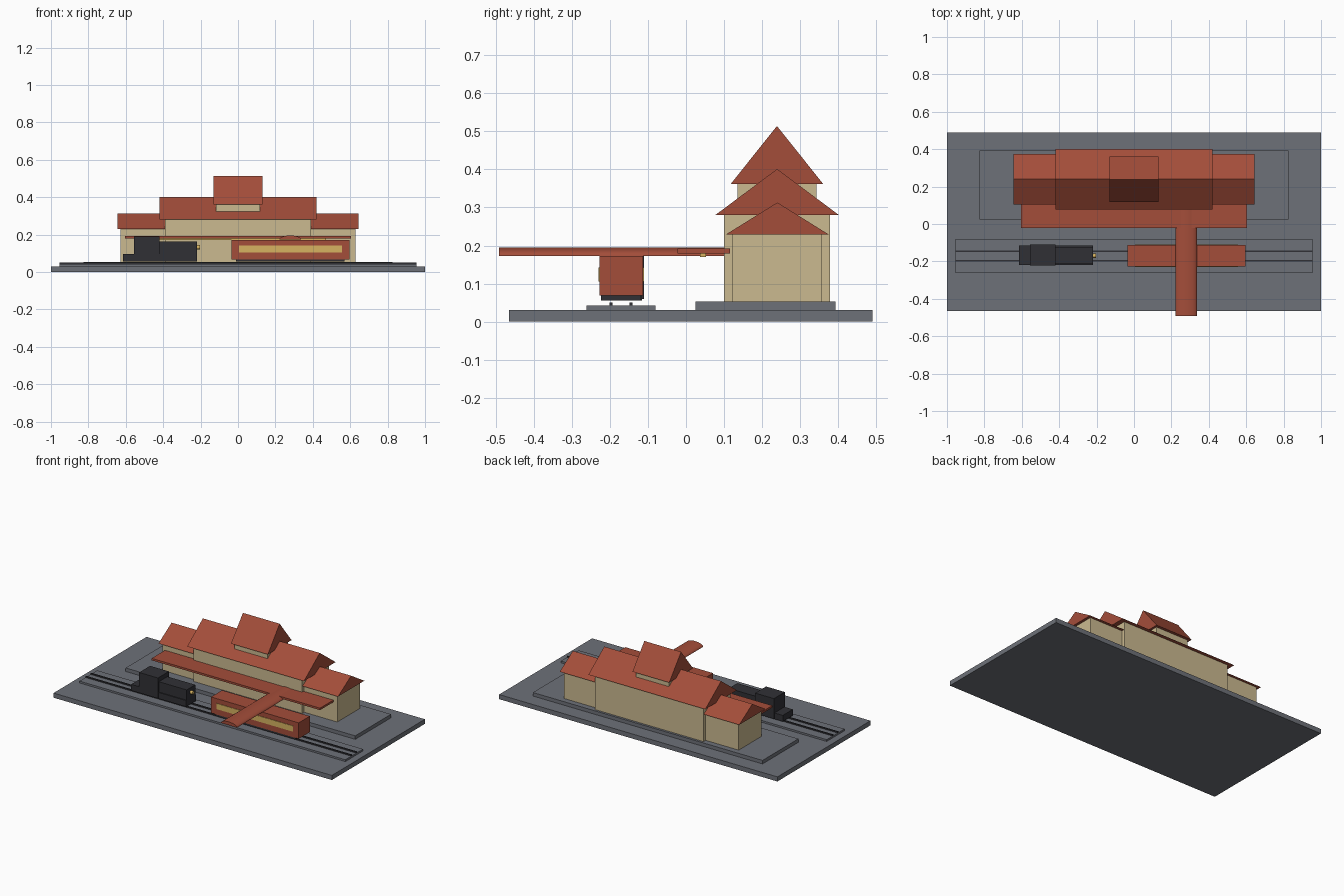
import bpy
import bmesh
from math import sin, cos, pi

cube = bpy.data.objects.get("Cube")
if cube:
    bpy.data.objects.remove(cube, do_unlink=True)


def material(name, rgb):
    m = bpy.data.materials.new(name)
    m.use_nodes = True
    m.diffuse_color = (*rgb, 1)
    m.node_tree.nodes["Principled BSDF"].inputs["Base Color"].default_value = (*rgb, 1)
    return m


STONE = material("grey stone", (0.155, 0.165, 0.19))
RED = material("brick red", (0.37, 0.075, 0.042))
CREAM = material("cream wall", (0.6, 0.49, 0.28))
DARK = material("dark iron", (0.03, 0.03, 0.036))
YELLOW = material("warm yellow", (0.68, 0.45, 0.12))


def extrude(name, profile, x0, x1, mat, axis="x"):
    """Extrude a profile of (across, z) points along the x or y axis."""
    bm = bmesh.new()
    place = (lambda u, z: (x0, u, z)) if axis == "x" else (lambda u, z: (u, x0, z))
    face = bm.faces.new([bm.verts.new(place(u, z)) for u, z in profile])
    new = bmesh.ops.extrude_face_region(bm, geom=[face])["geom"]
    shift = (x1 - x0, 0, 0) if axis == "x" else (0, x1 - x0, 0)
    bmesh.ops.translate(bm, vec=shift, verts=[v for v in new if isinstance(v, bmesh.types.BMVert)])
    bmesh.ops.recalc_face_normals(bm, faces=bm.faces)
    mesh = bpy.data.meshes.new(name)
    bm.to_mesh(mesh)
    bm.free()
    mesh.materials.append(mat)
    obj = bpy.data.objects.new(name, mesh)
    bpy.context.collection.objects.link(obj)
    return obj


def box(name, x, y, z, mat):
    return extrude(name, [(y[0], z[0]), (y[1], z[0]), (y[1], z[1]), (y[0], z[1])], *x, mat)


def gable(name, half, y, z, mat):
    profile = [(y[0], z[0]), (y[1], z[0]), ((y[0] + y[1]) / 2, z[1])]
    return extrude(name, profile, -half, half, mat)


# Ground, track bed, rails and platform
box("ground_slab", (-1, 1), (-0.465, 0.49), (0, 0.03), STONE)
box("track_bed", (-0.955, 0.955), (-0.262, -0.08), (0.03, 0.042), STONE)
for side, y in (("front", -0.197), ("back", -0.145)):
    box(side + "_rail", (-0.955, 0.955), (y - 0.004, y + 0.004), (0.042, 0.05), DARK)
box("platform", (-0.825, 0.825), (0.025, 0.393), (0.03, 0.053), STONE)

# Station building: side wings, main hall and upper tower
for side, s in (("left", 1), ("right", -1)):
    box(side + "_wing_walls", sorted((s * 0.385, s * 0.628)), (0.122, 0.356), (0.053, 0.23), CREAM)
gable("wing_roof", 0.645, (0.105, 0.375), (0.229, 0.313), RED)
box("hall_walls", (-0.39, 0.39), (0.1, 0.378), (0.053, 0.281), CREAM)
gable("hall_roof", 0.42, (0.077, 0.402), (0.28, 0.401), RED)
box("tower_walls", (-0.118, 0.118), (0.135, 0.343), (0.28, 0.362), CREAM)
gable("tower_roof", 0.132, (0.117, 0.361), (0.361, 0.514), RED)

# Platform canopy with its light strip
box("canopy", (-0.605, 0.605), (-0.022, 0.115), (0.179, 0.192), RED)
box("canopy_light", (-0.47, 0.47), (0.037, 0.053), (0.17, 0.179), YELLOW)

# Arched walkway roof over the track
arch = [(0.279 + 0.058 * cos(pi * i / 16), 0.173 + 0.022 * sin(pi * i / 16)) for i in range(17)]
walkway = extrude("walkway_roof", arch, -0.492, 0.1, RED, axis="y")
bpy.context.view_layer.objects.active = walkway
walkway.select_set(True)
bpy.ops.object.shade_smooth_by_angle()
walkway.select_set(False)

# Locomotive
box("engine_chassis", (-0.615, -0.22), (-0.218, -0.115), (0.055, 0.095), DARK)
box("engine_cab", (-0.555, -0.42), (-0.222, -0.11), (0.06, 0.19), DARK)
box("engine_boiler", (-0.42, -0.22), (-0.212, -0.124), (0.06, 0.162), DARK)
lamp = [(-0.17 + 0.011 * cos(pi * i / 8), 0.132 + 0.011 * sin(pi * i / 8)) for i in range(16)]
extrude("headlight", lamp, -0.222, -0.202, YELLOW)

# Passenger carriage with a window strip on each side
box("carriage_underframe", (-0.01, 0.57), (-0.224, -0.118), (0.055, 0.07), DARK)
box("carriage_body", (-0.035, 0.595), (-0.227, -0.113), (0.068, 0.172), RED)
for side, y in (("front", (-0.23, -0.226)), ("back", (-0.114, -0.11))):
    box(side + "_window_strip", (0.005, 0.555), y, (0.105, 0.142), YELLOW)
